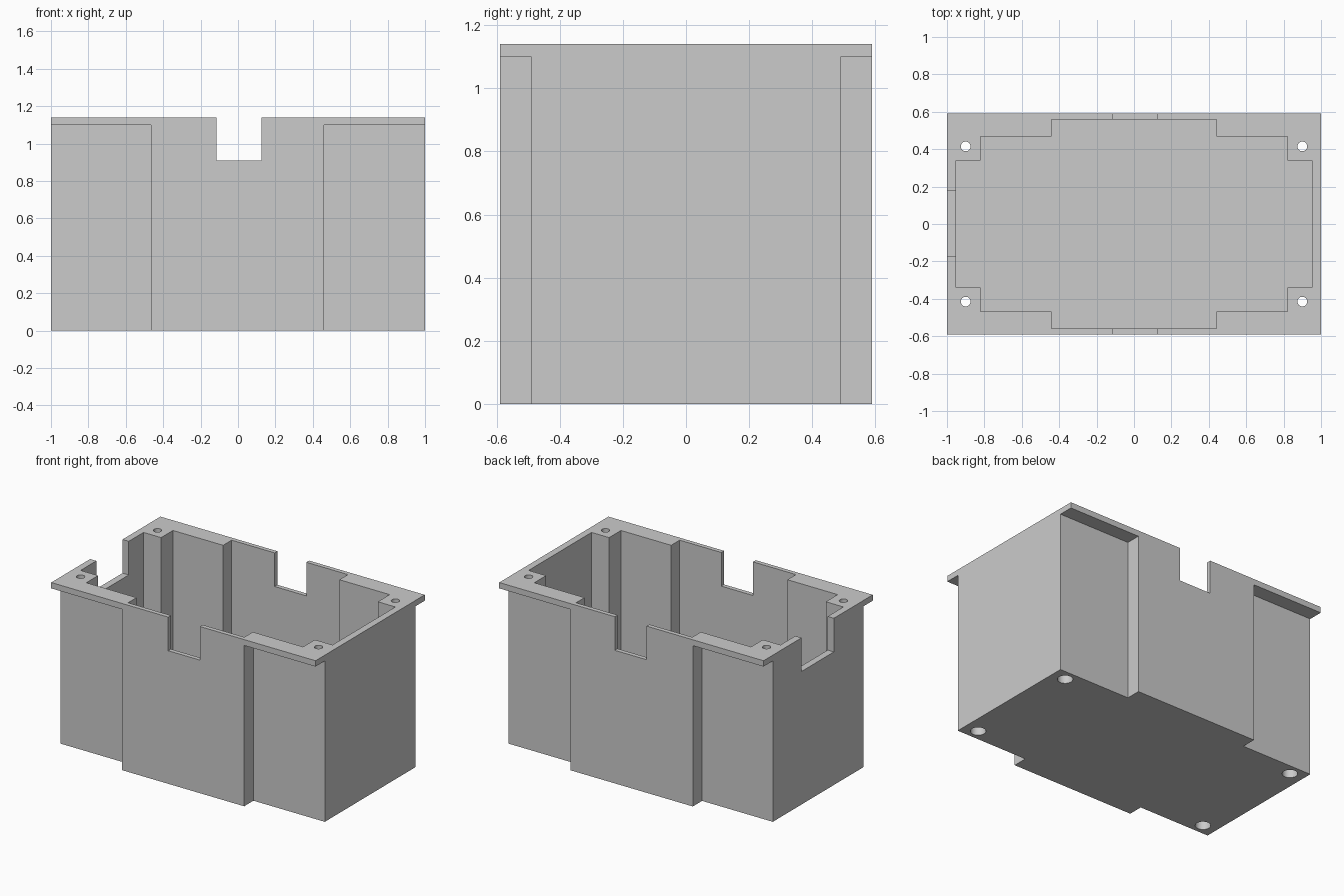
import bpy
import bmesh
from mathutils import Matrix

cube = bpy.data.objects.get("Cube")
if cube:
    bpy.data.objects.remove(cube, do_unlink=True)

HALF_X, HALF_Y, HEIGHT = 1.0, 0.59, 1.14
RIM_UNDERSIDE = 1.1
FLOOR = 0.03
NOTCH_BOTTOM = 0.91

grey = bpy.data.materials.new("plain grey")
grey.use_nodes = True
grey.diffuse_color = (0.6, 0.6, 0.6, 1)
grey.node_tree.nodes["Principled BSDF"].inputs["Base Color"].default_value = (0.6, 0.6, 0.6, 1)


def finish(name, bm):
    bmesh.ops.recalc_face_normals(bm, faces=bm.faces)
    mesh = bpy.data.meshes.new(name)
    bm.to_mesh(mesh)
    bm.free()
    obj = bpy.data.objects.new(name, mesh)
    mesh.materials.append(grey)
    bpy.context.collection.objects.link(obj)
    return obj


def prism(name, outline, z0, z1):
    bm = bmesh.new()
    face = bm.faces.new([bm.verts.new((x, y, z0)) for x, y in outline])
    top = bmesh.ops.extrude_face_region(bm, geom=[face])["geom"]
    verts = [v for v in top if isinstance(v, bmesh.types.BMVert)]
    bmesh.ops.translate(bm, vec=(0, 0, z1 - z0), verts=verts)
    return finish(name, bm)


def box(name, x0, x1, y0, y1, z0, z1):
    return prism(name, [(x0, y0), (x1, y0), (x1, y1), (x0, y1)], z0, z1)


def cylinder(name, x, y, radius, z0, z1):
    bm = bmesh.new()
    bmesh.ops.create_cone(bm, cap_ends=True, segments=32, radius1=radius, radius2=radius,
                          depth=z1 - z0, matrix=Matrix.Translation((x, y, (z0 + z1) / 2)))
    return finish(name, bm)


def stepped_outline(steps):
    """Mirror a staircase of (x, y) corners into all four quadrants."""
    quarter = []
    for i, (x, y) in enumerate(steps):
        if i:
            quarter.append((steps[i - 1][0], y))
        quarter.append((x, y))
    right = quarter + [(x, -y) for x, y in reversed(quarter)]
    return right + [(-x, -y) for x, y in right]


def cut(target, cutter):
    cutter.hide_render = True
    mod = target.modifiers.new("cut", "BOOLEAN")
    mod.operation = "DIFFERENCE"
    mod.solver = "EXACT"
    mod.object = cutter
    bpy.context.view_layer.objects.active = target
    bpy.ops.object.modifier_apply(modifier=mod.name)
    bpy.data.objects.remove(cutter, do_unlink=True)


# Outer block
body = box("box_body", -HALF_X, HALF_X, -HALF_Y, HALF_Y, 0, HEIGHT)

# Recessed outer corners, leaving the rim overhanging
for y0, y1 in ((0.49, 0.7), (-0.7, -0.49)):
    for x0, x1 in ((0.46, 1.1), (-1.1, -0.465)):
        cut(body, box("corner_cutter", x0, x1, y0, y1, -0.1, RIM_UNDERSIDE))

# Inner cavity with corner posts
cavity = stepped_outline([(0.44, 0.56), (0.82, 0.468), (0.953, 0.34)])
cut(body, prism("cavity_cutter", cavity, FLOOR, 1.3))

# Notches in the front, back and one end wall
cut(body, box("long_wall_notch", -0.115, 0.125, -0.8, 0.8, NOTCH_BOTTOM, 1.35))
cut(body, box("end_wall_notch", -1.2, -0.7, -0.17, 0.18, NOTCH_BOTTOM, 1.4))

# Screw holes, wider from below
for x in (-0.9, 0.9):
    for y in (-0.415, 0.415):
        cut(body, cylinder("counterbore", x, y, 0.048, -0.1, 0.9))
        cut(body, cylinder("screw_hole", x, y, 0.026, 0.8, 1.3))

bpy.ops.object.select_all(action="DESELECT")
body.select_set(True)
bpy.context.view_layer.objects.active = body
bpy.ops.object.shade_smooth_by_angle()
